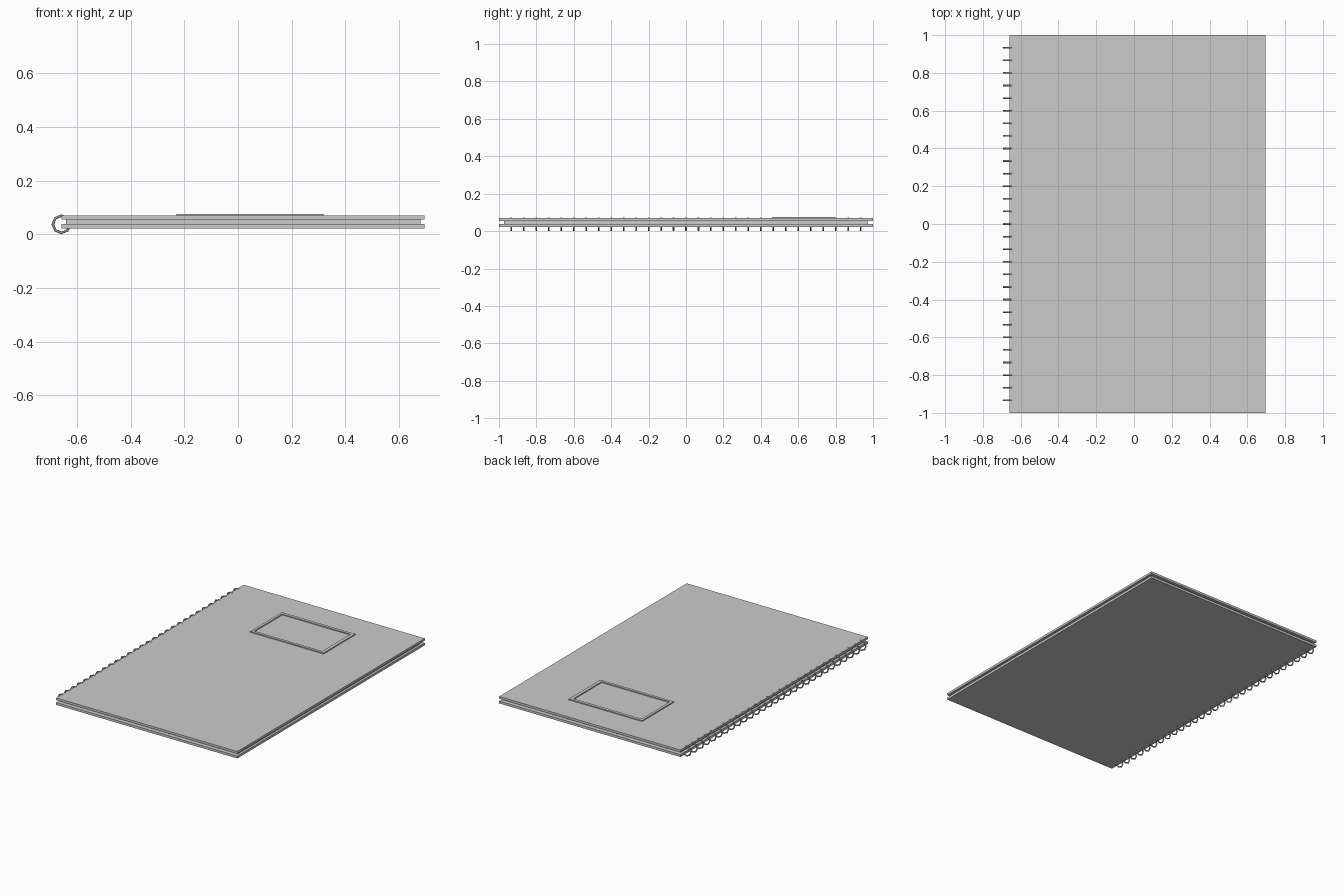
import bpy
import math

if "Cube" in bpy.data.objects:
    bpy.data.objects.remove(bpy.data.objects["Cube"])


def box(name, x0, x1, y0, y1, z0, z1):
    bpy.ops.mesh.primitive_cube_add(size=1, location=((x0 + x1) / 2, (y0 + y1) / 2, (z0 + z1) / 2))
    ob = bpy.context.object
    ob.name = name
    ob.scale = (x1 - x0, y1 - y0, z1 - z0)
    bpy.ops.object.transform_apply(location=False, rotation=False, scale=True)
    return ob


# Covers and page block
box("back_cover", -0.658, 0.695, -1, 1, 0.022, 0.038)
box("pages", -0.641, 0.68, -0.972, 0.972, 0.038, 0.054)
box("front_cover", -0.658, 0.695, -1, 1, 0.054, 0.069)

# Raised label frame: rectangular ring between outer and inner outlines
outer = [(-0.23, 0.459), (0.318, 0.459), (0.318, 0.797), (-0.23, 0.797)]
inner = [(-0.213, 0.477), (0.296, 0.477), (0.296, 0.777), (-0.213, 0.777)]
verts = [(x, y, z) for z in (0.069, 0.076) for x, y in outer + inner]
faces = []
for i in range(4):
    j = (i + 1) % 4
    faces += [(i, j, j + 8, i + 8),
              (j + 4, i + 4, i + 12, j + 12),
              (i + 8, j + 8, j + 12, i + 12),
              (j, i, i + 4, j + 4)]
mesh = bpy.data.meshes.new("label_frame")
mesh.from_pydata(verts, [], faces)
bpy.context.collection.objects.link(bpy.data.objects.new("label_frame", mesh))

# Row of binding rings along the spine
bpy.ops.mesh.primitive_torus_add(major_segments=8, minor_segments=6,
                                 major_radius=0.032, minor_radius=0.005,
                                 rotation=(math.pi / 2, 0, 0))
ring = bpy.context.object
ring.name = "binding_rings"
bpy.ops.object.transform_apply(location=False, rotation=True, scale=False)
ring.location = (-0.658, -14 / 15, 0.037)
arr = ring.modifiers.new("row", 'ARRAY')
arr.count = 29
arr.use_relative_offset = False
arr.use_constant_offset = True
arr.constant_offset_displace = (0, 1 / 15, 0)
